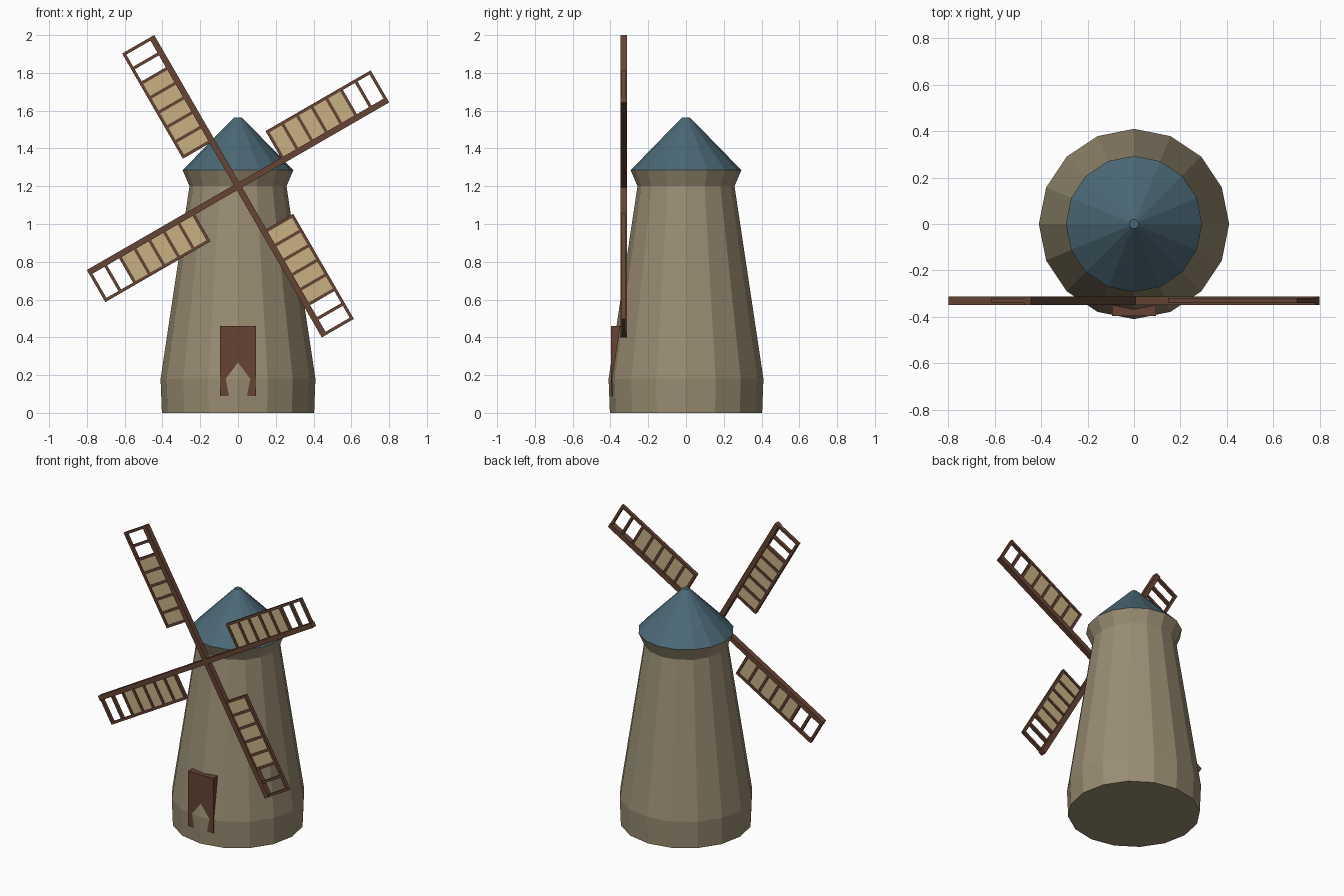
import bpy, bmesh, math
from mathutils import Matrix, Vector

cube = bpy.data.objects.get("Cube")
if cube:
    bpy.data.objects.remove(cube, do_unlink=True)


def material(name, colour):
    m = bpy.data.materials.new(name)
    m.use_nodes = True
    m.diffuse_color = (*colour, 1)
    m.node_tree.nodes["Principled BSDF"].inputs["Base Color"].default_value = (*colour, 1)
    return m


stone = material("stone", (0.32, 0.265, 0.17))
slate = material("slate blue", (0.07, 0.14, 0.18))
wood = material("brown wood", (0.13, 0.056, 0.034))
canvas = material("tan canvas", (0.57, 0.44, 0.23))


def finish(name, bm, mat):
    bmesh.ops.recalc_face_normals(bm, faces=bm.faces)
    mesh = bpy.data.meshes.new(name)
    bm.to_mesh(mesh)
    bm.free()
    mesh.materials.append(mat)
    obj = bpy.data.objects.new(name, mesh)
    bpy.context.collection.objects.link(obj)
    return obj


def lathe(name, profile, mat, sides=16):
    """Stack rings of (radius, height) and cap both ends."""
    bm = bmesh.new()
    rings = [[bm.verts.new((r * math.cos(math.tau * i / sides),
                            r * math.sin(math.tau * i / sides), z))
              for i in range(sides)] for r, z in profile]
    for a, b in zip(rings, rings[1:]):
        for i in range(sides):
            j = (i + 1) % sides
            bm.faces.new((a[i], a[j], b[j], b[i]))
    bm.faces.new(rings[0])
    bm.faces.new(rings[-1])
    return finish(name, bm, mat)


def add_box(bm, low, high, turn=Matrix()):
    low, high = Vector(low), Vector(high)
    place = Matrix.Translation((low + high) / 2) @ Matrix.Diagonal((*(high - low), 1))
    bmesh.ops.create_cube(bm, size=1, matrix=turn @ place)


# Tower with flared collar, and conical roof
lathe("tower", [(0.403, 0), (0.41, 0.18), (0.257, 1.2), (0.293, 1.285)], stone)
lathe("roof", [(0.293, 1.285), (0.02, 1.565)], slate)

# Door slab, partly sunk into the tower wall
bm = bmesh.new()
add_box(bm, (-0.094, -0.397, 0.09), (0.094, -0.3, 0.46))
finish("door", bm, wood)

# Sails: x runs along each arm, z across it, before turning about the hub
HUB = Matrix.Translation((0, -0.33, 1.2))
TIP, INNER, OUTER, CELLS = 0.915, 0.272, 0.18, 7
BAR, DEPTH = 0.016, 0.011
step = (TIP - BAR - INNER) / CELLS

for k, label in enumerate(["upper_left", "lower_left", "lower_right", "upper_right"]):
    # Turn from +x to the arm direction within the front plane
    turn = HUB @ Matrix.Rotation(-math.radians(120 + 90 * k), 4, 'Y')

    bm = bmesh.new()
    add_box(bm, (0, -0.018, -0.016), (TIP, 0.018, 0.016), turn)
    finish(label + "_spar", bm, wood)

    bm = bmesh.new()
    add_box(bm, (INNER, -DEPTH, OUTER - BAR), (TIP, DEPTH, OUTER), turn)
    for i in range(CELLS + 1):
        u = INNER + i * step
        add_box(bm, (u, -DEPTH, 0), (u + BAR, DEPTH, OUTER - BAR), turn)
    finish(label + "_lattice", bm, wood)

    # Cloth fills the inner cells; the outer two stay open
    bm = bmesh.new()
    add_box(bm, (INNER + 0.004, -0.004, 0), (INNER + 5 * step + 0.004, 0.004, OUTER - 0.008), turn)
    finish(label + "_cloth", bm, canvas)
